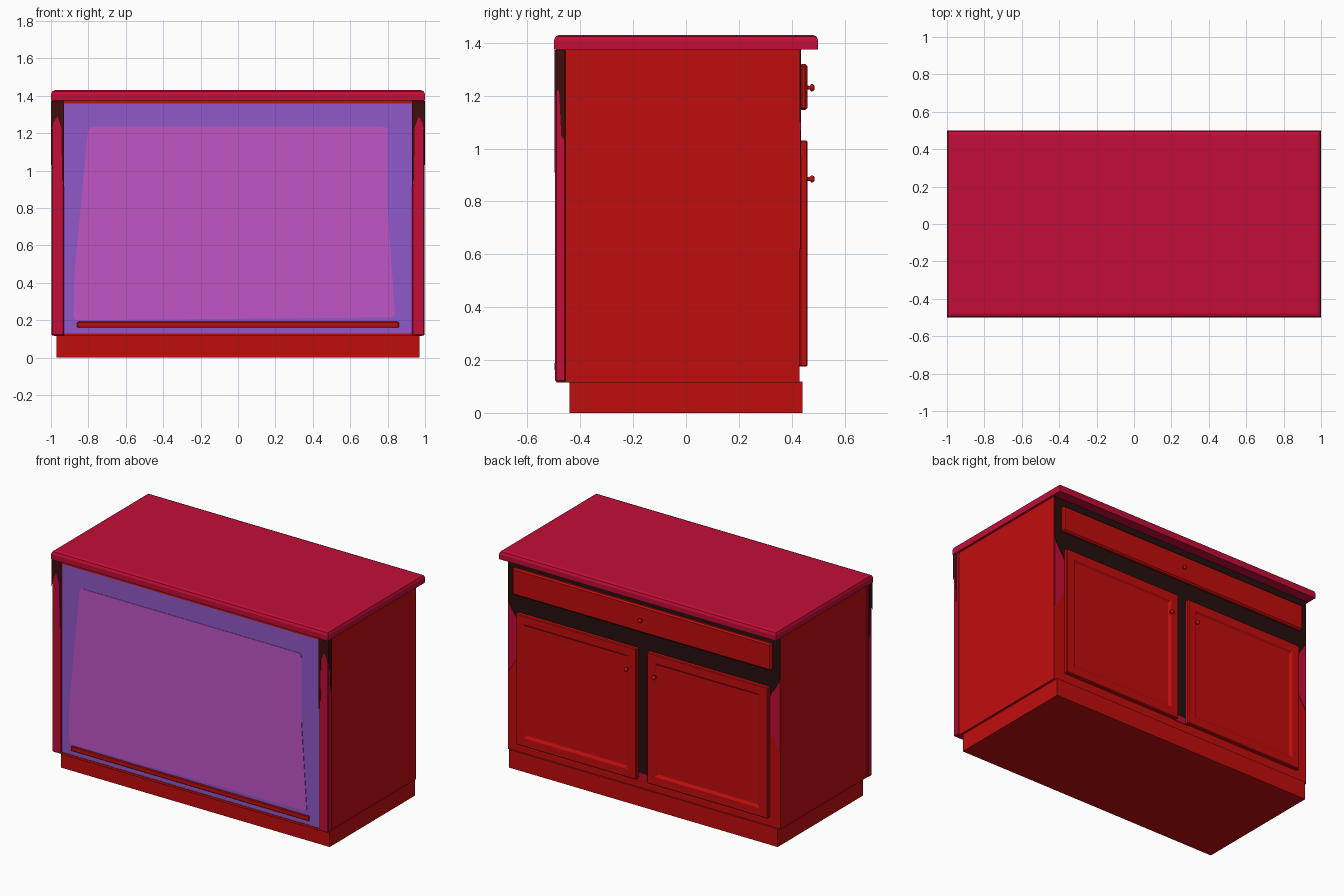
import bpy, bmesh, math
from mathutils import Matrix

cube = bpy.data.objects.get("Cube")
if cube:
    bpy.data.objects.remove(cube, do_unlink=True)


def material(name, rgb):
    m = bpy.data.materials.new(name)
    m.use_nodes = True
    m.diffuse_color = (*rgb, 1)
    m.node_tree.nodes["Principled BSDF"].inputs["Base Color"].default_value = (*rgb, 1)
    return m


RED = material("red paint", (0.53, 0.004, 0.004))
CRIMSON = material("crimson", (0.54, 0.004, 0.038))
VIOLET = material("violet", (0.28, 0.1, 0.58))
PINK = material("orchid pink", (0.53, 0.092, 0.57))
BROWN = material("dark brown", (0.05, 0.004, 0.004))
BLACK = material("near black", (0.018, 0.005, 0.004))


def finish(name, bm, mat, bevel=0):
    bmesh.ops.recalc_face_normals(bm, faces=bm.faces)
    mesh = bpy.data.meshes.new(name)
    bm.to_mesh(mesh)
    bm.free()
    mesh.materials.append(mat)
    ob = bpy.data.objects.new(name, mesh)
    bpy.context.collection.objects.link(ob)
    if bevel:
        mod = ob.modifiers.new("bevel", "BEVEL")
        mod.width = bevel
        mod.segments = 1
    return ob


def box_mesh(x, y, z):
    bm = bmesh.new()
    bmesh.ops.create_cube(bm, size=1)
    for v in bm.verts:
        v.co = [r[0] if c < 0 else r[1] for c, r in zip(v.co, (x, y, z))]
    return bm


def box(name, x, y, z, mat, bevel=0):
    return finish(name, box_mesh(x, y, z), mat, bevel)


def plate(name, outline, depth, mat, axis="y", rounding=0):
    """Extrude an outline of (horizontal, z) points along y or x."""
    bm = bmesh.new()
    rings = [[bm.verts.new((h, d, z) if axis == "y" else (d, h, z)) for h, z in outline]
             for d in depth]
    bm.faces.new(rings[0])
    bm.faces.new(rings[1][::-1])
    n = len(outline)
    for i in range(n):
        j = (i + 1) % n
        bm.faces.new((rings[0][i], rings[1][i], rings[1][j], rings[0][j]))
    if rounding:
        corners = [bm.edges.get((a, b)) for a, b in zip(*rings)]
        bmesh.ops.bevel(bm, geom=corners, offset=rounding, segments=4,
                        profile=0.5, affect="EDGES")
    return finish(name, bm, mat)


# Plinth and cabinet body
box("plinth", (-0.97, 0.97), (-0.44, 0.44), (0, 0.118), RED)
box("cabinet_body", (-0.985, 0.985), (-0.46, 0.43), (0.115, 1.376), RED)

# Countertop with chamfered upper edge
top = box_mesh((-1, 1), (-0.5, 0.5), (1.375, 1.43))
rim = [e for e in top.edges if all(v.co.z > 1.42 for v in e.verts)]
bmesh.ops.bevel(top, geom=rim, offset=0.022, segments=2, profile=0.5, affect="EDGES")
finish("countertop", top, CRIMSON)

# Front panel with its pale inlay, trim strips and foot rail
box("front_panel", (-0.93, 0.93), (-0.487, -0.455), (0.13, 1.36), VIOLET)
inlay = [(-0.80, 1.235), (0.80, 1.235), (0.80, 0.8), (0.84, 0.215), (-0.88, 0.2), (-0.875, 0.45)]
plate("front_inlay", inlay, (-0.490, -0.486), PINK, rounding=0.025)
box("front_top_strip", (-0.93, 0.93), (-0.49, -0.455), (1.36, 1.375), RED)
box("front_bottom_strip", (-0.93, 0.93), (-0.49, -0.44), (0.115, 0.13), RED)
box("foot_rail", (-0.86, 0.86), (-0.498, -0.485), (0.16, 0.192), RED, 0.004)

# Corner posts with dark upper ends, and the coloured back stiles
for s, side in ((-1, "right"), (1, "left")):
    def span(a, b):
        return tuple(sorted((s * a, s * b)))

    box(side + "_post", span(0.93, 0.997), (-0.495, -0.455), (0.118, 1.375), CRIMSON, 0.005)
    dark = [(0.93, 1.372), (0.997, 1.372), (0.997, 1.2), (0.985, 1.26),
            (0.965, 1.29), (0.945, 1.23), (0.94, 0.95), (0.93, 0.91)]
    plate(side + "_post_dark_front", [(s * x, z) for x, z in dark], (-0.497, -0.494), BROWN)
    edge = [(-0.495, 1.372), (-0.46, 1.372), (-0.46, 1.03), (-0.472, 1.05), (-0.48, 1.22), (-0.495, 1.22)]
    plate(side + "_post_dark_side", edge, span(0.996, 0.999), BROWN, axis="x")
    stile = [(0.9, 1.1), (0.982, 1.1), (0.982, 0.62), (0.9, 0.75)]
    plate(side + "_back_stile", [(s * x, z) for x, z in stile], (0.429, 0.433), CRIMSON)
    shade = [(0.9, 1.374), (0.982, 1.374), (0.982, 1.08), (0.9, 0.95)]
    plate(side + "_back_stile_dark", [(s * x, z) for x, z in shade], (0.429, 0.435), BLACK)

# Dark frame behind the drawer and between the doors
box("back_frame", (-0.905, 0.905), (0.429, 0.435), (0.98, 1.374), BLACK)
box("middle_stile", (-0.06, 0.06), (0.429, 0.435), (0.215, 1.0), BLACK)
box("middle_stile_foot", (-0.06, 0.06), (0.429, 0.435), (0.175, 0.215), CRIMSON)


def knob(name, x, z, y):
    """Turned knob: a thin stem and a rounded head pointing backwards."""
    bm = bmesh.new()
    profile = [(0, 0), (0.008, 0), (0.007, 0.01), (0.014, 0.014),
               (0.014, 0.02), (0.009, 0.026), (0, 0.027)]
    verts = [bm.verts.new((r, h, 0)) for r, h in profile]
    edges = [bm.edges.new(p) for p in zip(verts, verts[1:])]
    bmesh.ops.spin(bm, geom=verts + edges, cent=(0, 0, 0), axis=(0, 1, 0),
                   angle=math.tau, steps=14, use_merge=True)
    bmesh.ops.remove_doubles(bm, verts=bm.verts, dist=0.0001)
    bmesh.ops.transform(bm, matrix=Matrix.Translation((x, y, z)), verts=bm.verts)
    for f in bm.faces:
        f.smooth = True
    finish(name, bm, RED)


# Drawer front
box("drawer_front", (-0.935, 0.935), (0.43, 0.46), (1.145, 1.32), RED, 0.009)
knob("drawer_knob", 0, 1.23, 0.459)

# Doors with sunken centre panels
for s, side in ((-1, "right"), (1, "left")):
    door = box_mesh(tuple(sorted((s * 0.038, s * 0.91))), (0.43, 0.46), (0.175, 1.03))
    bmesh.ops.recalc_face_normals(door, faces=door.faces)
    face = [f for f in door.faces if f.normal.y > 0.9]
    bmesh.ops.inset_region(door, faces=face, thickness=0.085)
    bmesh.ops.inset_region(door, faces=face, thickness=0.01, depth=-0.012)
    finish(side + "_door", door, RED, 0.005)
    knob(side + "_door_knob", s * 0.1, 0.885, 0.459)
